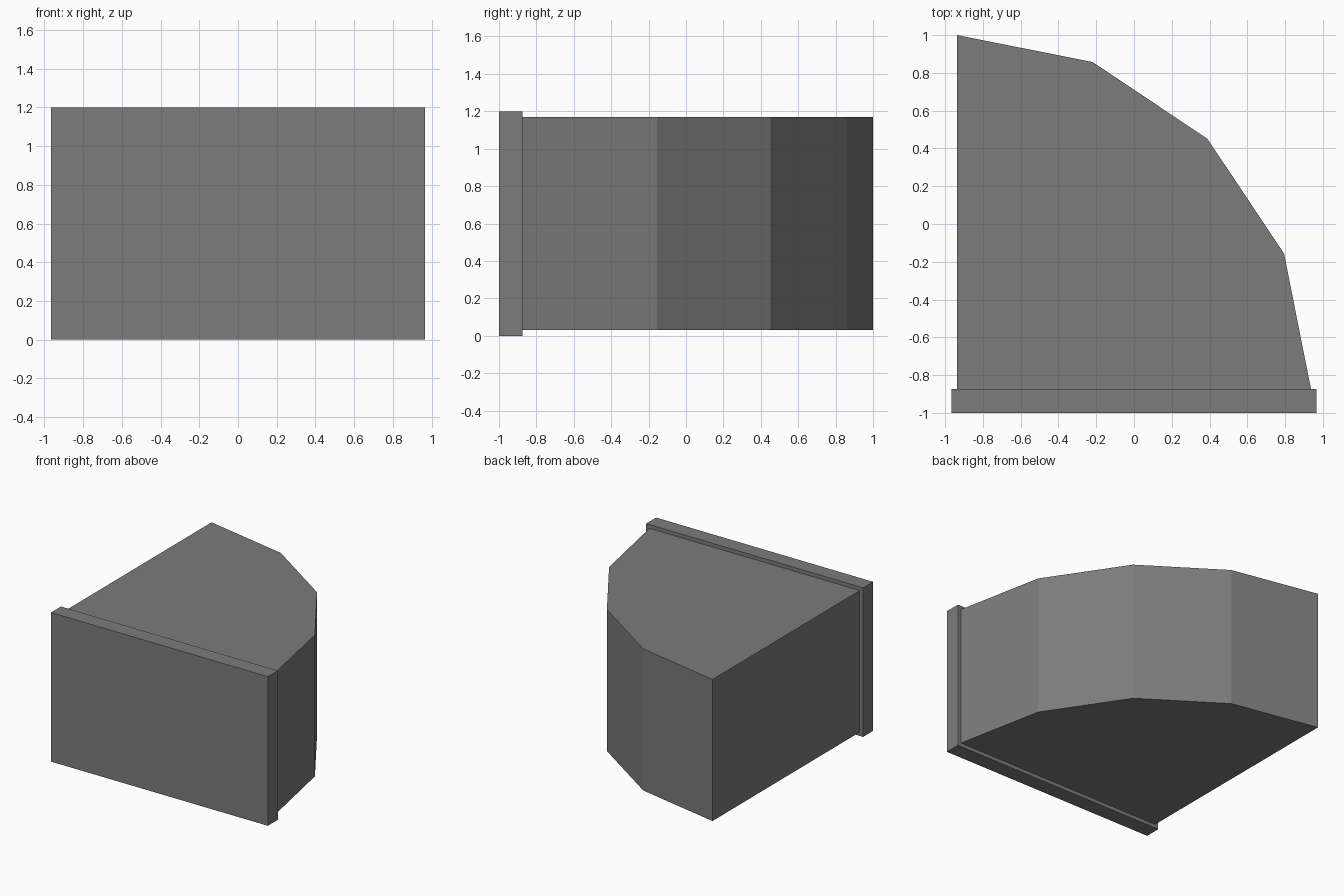
import bpy, bmesh, math

if "Cube" in bpy.data.objects:
    bpy.data.objects.remove(bpy.data.objects["Cube"])

grey = bpy.data.materials.new("dark_grey")
grey.diffuse_color = (0.2, 0.2, 0.2, 1)
grey.use_nodes = True
grey.node_tree.nodes["Principled BSDF"].inputs["Base Color"].default_value = grey.diffuse_color


def prism(name, outline, z0, z1):
    """Extrude a counter-clockwise xy outline from z0 to z1."""
    bm = bmesh.new()
    base = bm.faces.new([bm.verts.new((x, y, z0)) for x, y in outline])
    top = bmesh.ops.extrude_face_region(bm, geom=[base], use_keep_orig=True)
    verts = [g for g in top["geom"] if isinstance(g, bmesh.types.BMVert)]
    bmesh.ops.translate(bm, verts=verts, vec=(0, 0, z1 - z0))
    bmesh.ops.recalc_face_normals(bm, faces=bm.faces)
    mesh = bpy.data.meshes.new(name)
    bm.to_mesh(mesh)
    bm.free()
    mesh.materials.append(grey)
    obj = bpy.data.objects.new(name, mesh)
    bpy.context.collection.objects.link(obj)
    return obj


# Quarter-round body: four flat segments swung about the front left corner
SEGMENTS, RADIUS, CX, CY = 4, 1.873, -0.936, -0.873
arc = [(CX + RADIUS * math.cos(a), CY + RADIUS * math.sin(a))
       for a in (math.pi / 2 * i / SEGMENTS for i in range(SEGMENTS + 1))]
prism("quarter_round_body", [(CX, CY)] + arc, 0.03, 1.17)

# Slightly oversized front plate
W = 0.966
prism("front_plate", [(-W, -1), (W, -1), (W, CY), (-W, CY)], 0, 1.2)
